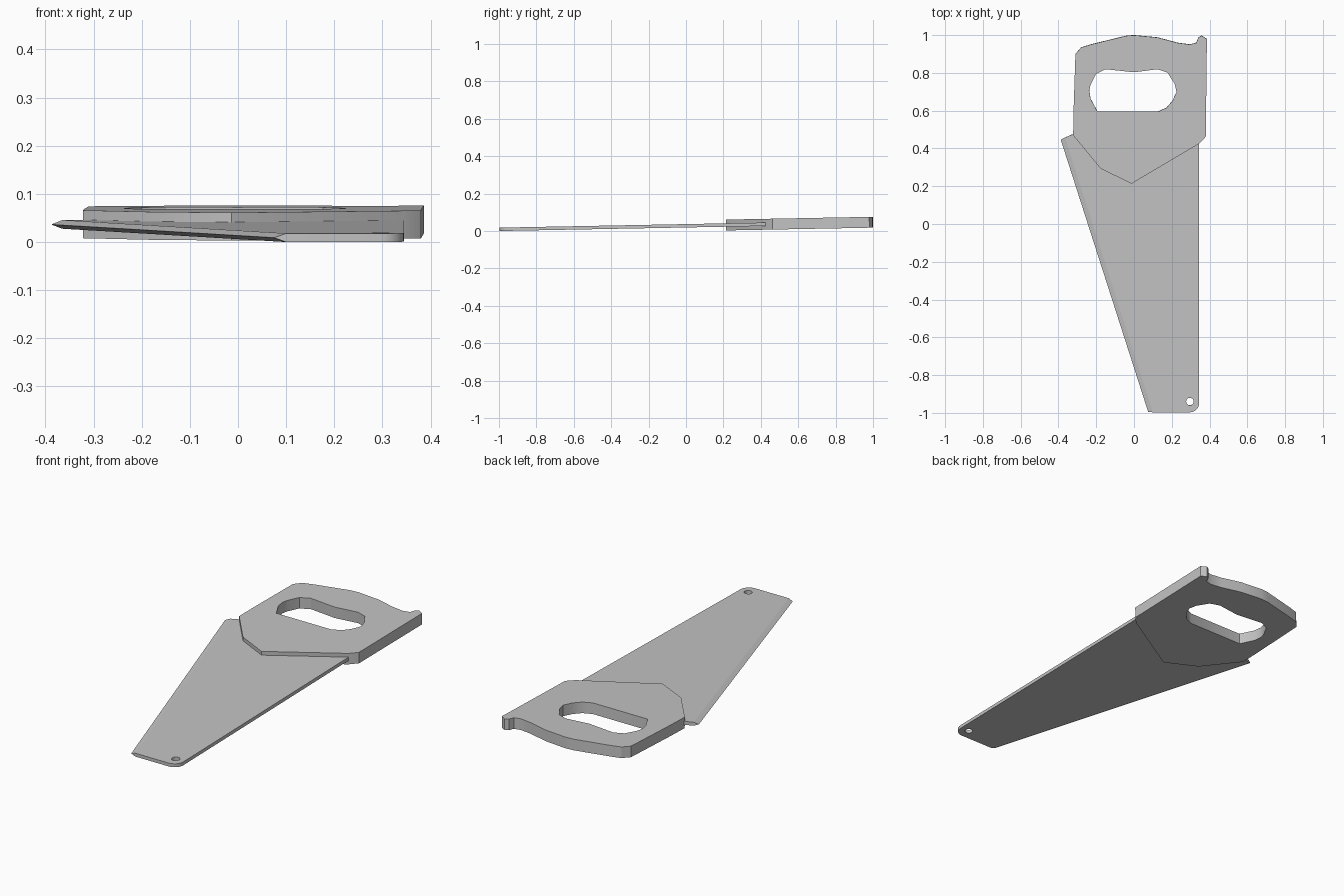
import bpy
import bmesh
import math

if "Cube" in bpy.data.objects:
    bpy.data.objects.remove(bpy.data.objects["Cube"], do_unlink=True)

TILT = math.atan(0.019)      # the saw rests on the nose of its blade
MID_Z = 0.028
BLADE_HALF = 0.009
HANDLE_HALF = 0.029

grey = bpy.data.materials.new("plain_grey")
grey.use_nodes = True
colour = (0.55, 0.55, 0.55, 1)
grey.diffuse_color = colour
grey.node_tree.nodes["Principled BSDF"].inputs["Base Color"].default_value = colour


def finish(obj):
    """Tilt, colour and shade one part."""
    obj.location.z = MID_Z
    obj.rotation_euler.x = TILT
    obj.data.materials.clear()
    obj.data.materials.append(grey)
    bpy.ops.object.select_all(action="DESELECT")
    obj.select_set(True)
    bpy.context.view_layer.objects.active = obj
    bpy.ops.object.shade_smooth_by_angle(angle=math.radians(30))


def plate(name, loops, half):
    """Extruded outline; every loop after the first is a hole."""
    curve = bpy.data.curves.new(name, "CURVE")
    curve.dimensions = "2D"
    curve.fill_mode = "BOTH"
    curve.extrude = half
    for loop in loops:
        spline = curve.splines.new("POLY")
        spline.points.add(len(loop) - 1)
        for point, (x, y) in zip(spline.points, loop):
            point.co = (x, y, 0, 1)
        spline.use_cyclic_u = True
    obj = bpy.data.objects.new(name, curve)
    bpy.context.collection.objects.link(obj)
    bpy.ops.object.select_all(action="DESELECT")
    obj.select_set(True)
    bpy.context.view_layer.objects.active = obj
    bpy.ops.object.convert(target="MESH")
    obj = bpy.context.view_layer.objects.active
    # Weld the caps to the walls
    bm = bmesh.new()
    bm.from_mesh(obj.data)
    bmesh.ops.remove_doubles(bm, verts=bm.verts, dist=0.0001)
    bmesh.ops.recalc_face_normals(bm, faces=bm.faces)
    bm.to_mesh(obj.data)
    bm.free()
    finish(obj)
    return obj


def arc(cx, cy, r, start, end, n):
    angles = [math.radians(start + (end - start) * i / n) for i in range(n + 1)]
    return [(cx + r * math.cos(a), cy + r * math.sin(a)) for a in angles]


# Handle with its grip opening
handle_outline = [
    (-0.322, 0.47), (-0.32, 0.6), (-0.31, 0.9), (-0.28, 0.935), (-0.225, 0.952),
    (-0.04, 0.997), (0, 1.0), (0.125, 0.988), (0.23, 0.96), (0.295, 0.951),
    (0.33, 0.96), (0.34, 0.987), (0.357, 0.998), (0.386, 0.98),
    (0.38, 0.463), (0.345, 0.426), (-0.013, 0.214), (-0.177, 0.294)]
grip_hole = [
    (-0.237, 0.706), (-0.23, 0.738), (-0.2, 0.796), (-0.15, 0.82), (0, 0.804),
    (0.125, 0.82), (0.177, 0.802), (0.215, 0.743), (0.225, 0.7), (0.204, 0.653),
    (0.172, 0.616), (0.125, 0.595), (-0.193, 0.595), (-0.23, 0.664)]
plate("handle", [handle_outline, grip_hole], HANDLE_HALF)

# Blade with rounded nose corner and hanging hole
inner = [(0.1, -0.997), (-0.365, 0.458)]     # where the ground edge begins
tip = [(0.075, -0.995), (-0.388, 0.447)]     # the sharp edge itself
blade_outline = (inner[:1] + arc(0.295, -0.947, 0.05, -90, 0, 6)
                 + [(0.345, 0.43), (0.3, 0.48), (-0.315, 0.48)] + inner[1:])
plate("blade", [blade_outline, arc(0.296, -0.94, 0.02, 0, 337.5, 15)], BLADE_HALF)

# Ground cutting edge: a wedge running the length of the blade
bm = bmesh.new()
rows = []
for (ix, iy), (tx, ty) in zip(inner, tip):
    rows.append([bm.verts.new((ix, iy, BLADE_HALF)), bm.verts.new((tx, ty, 0)),
                 bm.verts.new((ix, iy, -BLADE_HALF))])
front, back = rows
for i in range(2):
    bm.faces.new((front[i], back[i], back[i + 1], front[i + 1]))
bm.faces.new(front)
bm.faces.new(back[::-1])
bmesh.ops.recalc_face_normals(bm, faces=bm.faces)
# Make sure the upper bevel faces up
bm.normal_update()
top = next(f for f in bm.faces if len(f.verts) == 4 and front[0] in f.verts)
if top.normal.z < 0:
    bmesh.ops.reverse_faces(bm, faces=bm.faces)
mesh = bpy.data.meshes.new("cutting_edge")
bm.to_mesh(mesh)
bm.free()
edge = bpy.data.objects.new("cutting_edge", mesh)
bpy.context.collection.objects.link(edge)
finish(edge)
